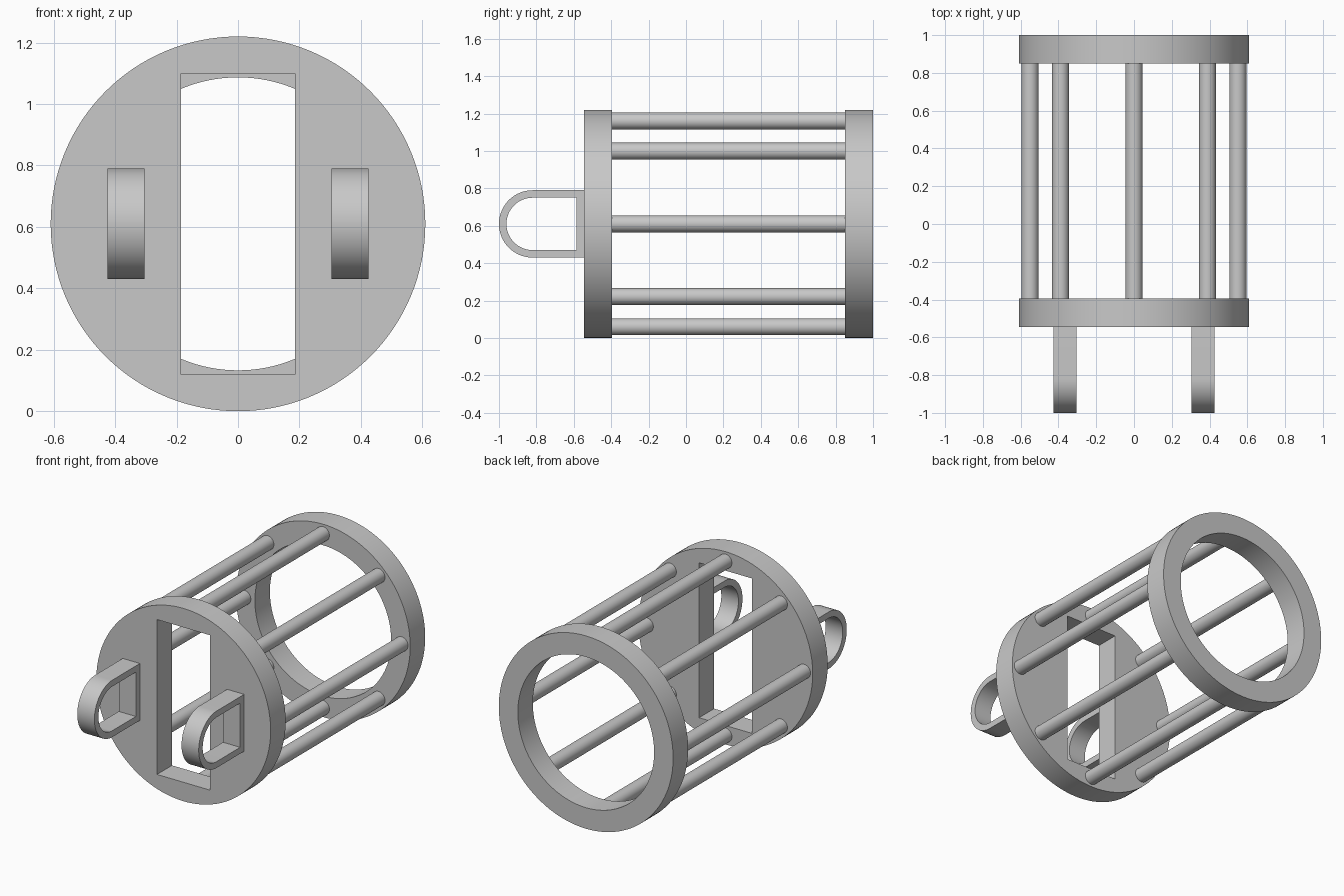
import bpy
import bmesh
from math import sin, cos, pi, radians
from mathutils import Vector

cube = bpy.data.objects.get("Cube")
if cube:
    bpy.data.objects.remove(cube, do_unlink=True)

RADIUS = 0.61           # outer radius of the discs, also the axis height
ROD_CIRCLE = 0.55
ROD_RADIUS = 0.045

grey = bpy.data.materials.new("plain grey")
grey.use_nodes = True
colour = (0.58, 0.58, 0.58, 1)
grey.diffuse_color = colour
grey.node_tree.nodes["Principled BSDF"].inputs["Base Color"].default_value = colour


def arc(radius, start, end, steps, cx=0, cy=0):
    angles = [start + (end - start) * i / steps for i in range(steps + 1)]
    return [(cx + radius * cos(a), cy + radius * sin(a)) for a in angles]


def circle(radius, steps, cx=0, cy=0):
    return arc(radius, 0, 2 * pi, steps, cx, cy)[:-1]


def prism(name, loops, place, sweep):
    """Fill an outline (with optional holes) and extrude it along sweep."""
    bm = bmesh.new()
    edges = []
    for loop in loops:
        verts = [bm.verts.new(place(u, v)) for u, v in loop]
        edges += [bm.edges.new((a, b)) for a, b in zip(verts, verts[1:] + verts[:1])]
    sweep = Vector(sweep)
    bmesh.ops.triangle_fill(bm, edges=edges, use_beauty=True, normal=sweep.normalized())
    made = bmesh.ops.extrude_face_region(bm, geom=bm.faces[:], use_keep_orig=True)
    moved = [g for g in made["geom"] if isinstance(g, bmesh.types.BMVert)]
    bmesh.ops.translate(bm, verts=moved, vec=sweep)
    bmesh.ops.recalc_face_normals(bm, faces=bm.faces[:])
    mesh = bpy.data.meshes.new(name)
    bm.to_mesh(mesh)
    bm.free()
    mesh.materials.append(grey)
    mesh.shade_smooth()
    mesh.set_sharp_from_angle(angle=radians(30))
    obj = bpy.data.objects.new(name, mesh)
    bpy.context.collection.objects.link(obj)
    return obj


def along_y(name, loops, y0, y1):
    return prism(name, loops, lambda u, v: (u, y0, RADIUS + v), (0, y1 - y0, 0))


# Front disc with an upright slot
slot = [(-0.185, -0.49), (0.185, -0.49), (0.185, 0.49), (-0.185, 0.49)]
along_y("front_disc", [circle(RADIUS, 128), slot], -0.545, -0.395)

# Open back ring
along_y("back_ring", [circle(RADIUS, 128), circle(0.477, 128)], 0.85, 1.0)

# Eight rods joining the disc and the ring
for i in range(8):
    a = i * pi / 4
    rod = circle(ROD_RADIUS, 32, ROD_CIRCLE * cos(a), ROD_CIRCLE * sin(a))
    along_y(f"rod_{i + 1}", [rod], -0.395, 0.85)


# Two handles: rounded front, square back against the disc
def handle_outline(radius, back):
    return arc(radius, pi / 2, 3 * pi / 2, 48, cx=-0.82) + [(back, -radius), (back, radius)]


outline = [handle_outline(0.18, -0.545), handle_outline(0.14, -0.585)]
for side, x in (("left", 0.305), ("right", -0.425)):
    prism(f"{side}_handle", outline, lambda u, v: (x, u, RADIUS + v), (0.12, 0, 0))
